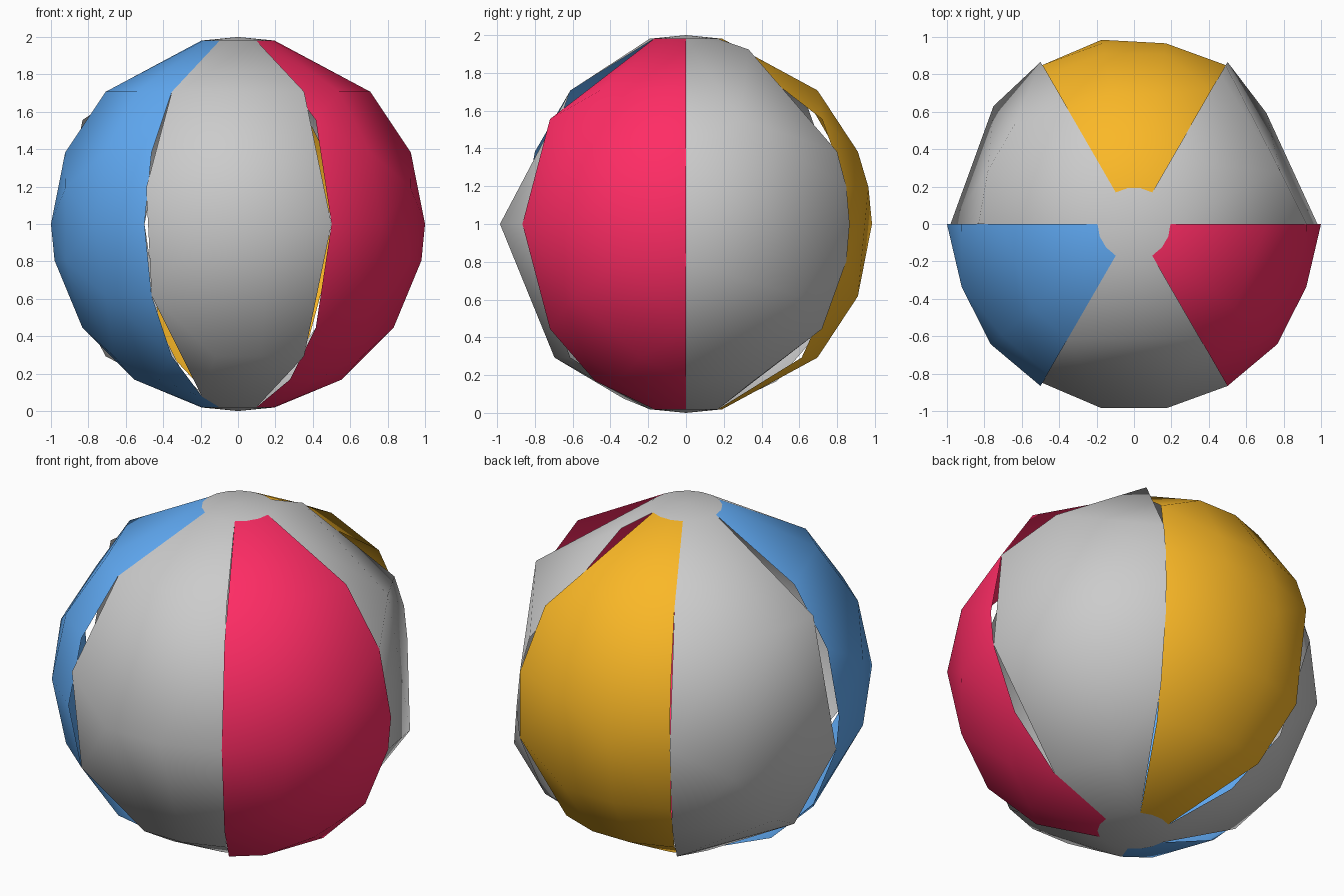
import bpy, bmesh
from math import sin, cos, radians
from mathutils import Vector

if "Cube" in bpy.data.objects:
    bpy.data.objects.remove(bpy.data.objects["Cube"])

STEP = 11.25  # polar step in degrees; ring 0 is the top pole, ring 16 the bottom


def on_ball(ring, azimuth):
    p, a = radians(ring * STEP), radians(azimuth)
    return Vector((sin(p) * cos(a), sin(p) * sin(a), 1 + cos(p)))


def make_object(name, verts, faces, colour=None):
    mesh = bpy.data.meshes.new(name)
    mesh.from_pydata(verts, [], faces)
    mesh.update()
    mesh.shade_smooth()
    # shade the low-poly surface like a true sphere
    mesh.normals_split_custom_set_from_vertices(
        [(v - Vector((0, 0, 1))).normalized() for v in verts])
    obj = bpy.data.objects.new(name, mesh)
    bpy.context.collection.objects.link(obj)
    if colour:
        mat = bpy.data.materials.new(name + "_colour")
        mat.diffuse_color = (*colour, 1)
        mat.use_nodes = True
        mat.node_tree.nodes["Principled BSDF"].inputs["Base Color"].default_value = mat.diffuse_color
        mesh.materials.append(mat)


def panel(name, start, columns, colour=None):
    """Four meridians, 20 degrees apart, each keeping some rings; outer skin of their hull."""
    grid = [(c, r) for c, rings in enumerate(columns) for r in rings]
    verts = [on_ball(r, start + 20 * c) for c, r in grid]
    bm = bmesh.new()
    for v in verts:
        bm.verts.new(v)
    bm.verts.index_update()
    bmesh.ops.convex_hull(bm, input=bm.verts[:])
    faces = []
    for f in bm.faces:
        ids = [v.index for v in f.verts]
        same_column = len({grid[i][0] for i in ids}) == 1
        only_rims = all(grid[i][1] in (1, 15) for i in ids)
        if not (same_column or only_rims):      # skip the flat inner sides
            f.normal_update()
            mid = f.calc_center_median() - Vector((0, 0, 1))
            faces.append(ids if f.normal.dot(mid) > 0 else ids[::-1])
    bm.free()
    make_object(name, verts, faces, colour)


RED, YELLOW, BLUE = (1.0, 0.025, 0.13), (0.96, 0.48, 0.02), (0.12, 0.41, 0.92)
outer = [1, 4, 6, 8, 9, 11, 13, 15]
near = [1, 7, 9, 12, 15]
far = [1, 4, 6, 8, 10, 13, 15]
front_mid = [1, 8, 12, 15]

# Coloured panels
panel("red_panel", -60, [[1, 5, 8, 11, 13, 15], far, near, outer], RED)
panel("yellow_panel", 60, [[1, 5, 7, 9, 12, 15], [1, 4, 6, 7, 10, 12, 15],
                           [1, 4, 6, 7, 8, 10, 12, 15],
                           [1, 4, 6, 7, 10, 12, 15]], YELLOW)
panel("blue_panel", 180, [outer, near, far, [1, 4, 6, 8, 10, 12, 14, 15]], BLUE)

# Plain panels
panel("right_plain_panel", 0, [[1, 6, 9, 13, 15], [1, 5, 15],
                               [1, 10, 13, 15], [1, 2, 6, 7, 8, 9, 11, 15]])
panel("left_plain_panel", 120, [[1, 4, 8, 11, 13, 15], [1, 5, 9, 15],
                                [1, 5, 11, 15], [1, 5, 9, 12, 15]])
panel("front_plain_panel", 240, [[1, 4, 7, 10, 14, 15], front_mid, front_mid,
                                 [1, 4, 8, 12, 15]])

# Round end caps
for name, pole, rim in (("top_cap", 0, 1), ("bottom_cap", 16, 15)):
    verts = [on_ball(pole, 0)] + [on_ball(rim, 20 * i) for i in range(18)]
    faces = [(0, i + 1, (i + 1) % 18 + 1) for i in range(18)]
    if pole:
        faces = [f[::-1] for f in faces]
    make_object(name, verts, faces)
